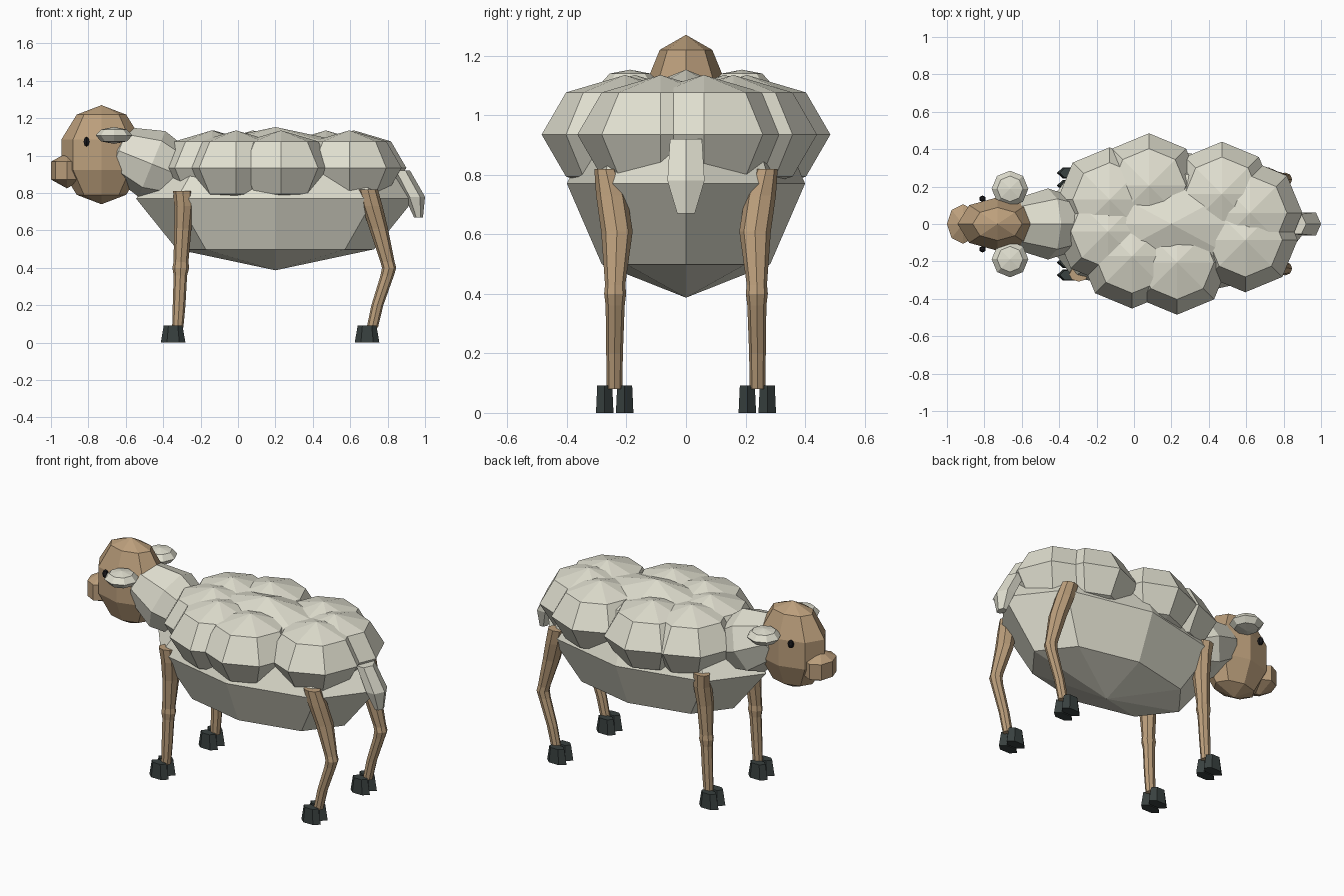
import bpy, bmesh, math
from mathutils import Matrix

cube = bpy.data.objects.get("Cube")
if cube:
    bpy.data.objects.remove(cube, do_unlink=True)


def material(name, colour):
    mat = bpy.data.materials.new(name)
    mat.use_nodes = True
    mat.diffuse_color = (*colour, 1)
    mat.node_tree.nodes["Principled BSDF"].inputs["Base Color"].default_value = (*colour, 1)
    return mat


wool = material("cream wool", (0.75, 0.74, 0.63))
skin = material("tan skin", (0.5, 0.345, 0.2))
horn = material("dark hoof", (0.04, 0.052, 0.05))
black = material("black eye", (0.01, 0.01, 0.012))


def finish(name, bm, mat):
    bmesh.ops.recalc_face_normals(bm, faces=bm.faces[:])
    mesh = bpy.data.meshes.new(name)
    bm.to_mesh(mesh)
    bm.free()
    mesh.materials.append(mat)
    obj = bpy.data.objects.new(name, mesh)
    bpy.context.collection.objects.link(obj)
    return obj


def ball(name, centre, radii, mat, rings=4, tilt=0, sides=8):
    """Faceted ellipsoid, optionally tilted about the y axis."""
    bm = bmesh.new()
    bmesh.ops.create_uvsphere(bm, u_segments=sides, v_segments=rings, radius=1)
    place = Matrix.Translation(centre) @ Matrix.Rotation(tilt, 4, "Y")
    bm.transform(place @ Matrix.Diagonal((*radii, 1)))
    return finish(name, bm, mat)


def loft(name, sections, mat, sides=8):
    """Skin over level rings given as (centre x, y, z, radius x, radius y)."""
    bm = bmesh.new()
    rings = []
    for x, y, z, rx, ry in sections:
        angles = [math.tau * i / sides for i in range(sides)]
        rings.append([bm.verts.new((x + rx * math.cos(a), y + ry * math.sin(a), z))
                      for a in angles])
    for low, high in zip(rings, rings[1:]):
        for i in range(sides):
            j = (i + 1) % sides
            bm.faces.new((low[i], low[j], high[j], high[i]))
    bm.faces.new(rings[0])
    bm.faces.new(rings[-1])
    return finish(name, bm, mat)


# Body and the ring of wool tufts around the back
ball("body", (0.2, 0, 0.77), (0.745, 0.4, 0.383), wool)
tufts = [(0.08, 0.205), (0.47, 0.16), (0.62, 0.06), (0.595, -0.085),
         (0.23, -0.205), (-0.01, -0.172), (-0.14, -0.04), (-0.13, 0.13)]
for i, (x, y) in enumerate(tufts):
    ball(f"wool_tuft_{i + 1}", (x, y, 0.935), (0.28, 0.28, 0.2), wool)

# Neck
ball("neck", (-0.46, 0, 0.955), (0.19, 0.19, 0.27), wool, tilt=math.radians(-68))

# Head and snout
ball("head", (-0.73, 0, 1.005), (0.225, 0.15, 0.265), skin, rings=5)
ball("snout", (-0.915, 0, 0.92), (0.098, 0.122, 0.095), skin, rings=3)

# Tail
loft("tail", [(0.87, 0, 0.92, 0.05, 0.062), (0.945, 0, 0.78, 0.055, 0.072),
              (0.965, 0, 0.67, 0.024, 0.034)], wool, sides=6)

# Leg rings: x offset, y, z, radius x, radius y
front_rings = [(-0.322, 0.24, 0.08, 0.03, 0.026), (-0.315, 0.24, 0.2, 0.034, 0.028),
               (-0.308, 0.238, 0.36, 0.036, 0.032), (-0.306, 0.238, 0.4, 0.045, 0.037),
               (-0.305, 0.238, 0.43, 0.04, 0.034), (-0.295, 0.232, 0.61, 0.046, 0.053),
               (-0.288, 0.25, 0.73, 0.052, 0.052), (-0.295, 0.27, 0.81, 0.052, 0.038)]
rear_rings = [(0.718, 0.24, 0.08, 0.03, 0.026), (0.745, 0.24, 0.2, 0.032, 0.028),
              (0.798, 0.238, 0.36, 0.036, 0.032), (0.808, 0.238, 0.4, 0.038, 0.037),
              (0.8, 0.238, 0.43, 0.038, 0.034), (0.752, 0.232, 0.61, 0.05, 0.053),
              (0.717, 0.25, 0.73, 0.056, 0.052), (0.694, 0.27, 0.82, 0.054, 0.038)]

for side, s in (("left", 1), ("right", -1)):
    # The head points along -x, so the y axis separates the paired parts
    ball(f"{side}_ear", (-0.663, s * 0.188, 1.108), (0.098, 0.097, 0.045), wool)
    ball(f"{side}_eye", (-0.81, s * 0.135, 1.075), (0.018, 0.018, 0.026), black, sides=6)
    for end, rings, hoof_x in (("front", front_rings, -0.347), ("rear", rear_rings, 0.69)):
        loft(f"{end}_{side}_leg", [(x, s * y, z, rx, ry) for x, y, z, rx, ry in rings], skin)
        # Cloven hoof: two tapered six-sided toes
        for toe, y in (("inner", 0.206), ("outer", 0.273)):
            loft(f"{end}_{side}_{toe}_toe",
                 [(hoof_x, s * y, 0, 0.066, 0.034), (hoof_x, s * y, 0.092, 0.05, 0.029)],
                 horn, sides=6)
